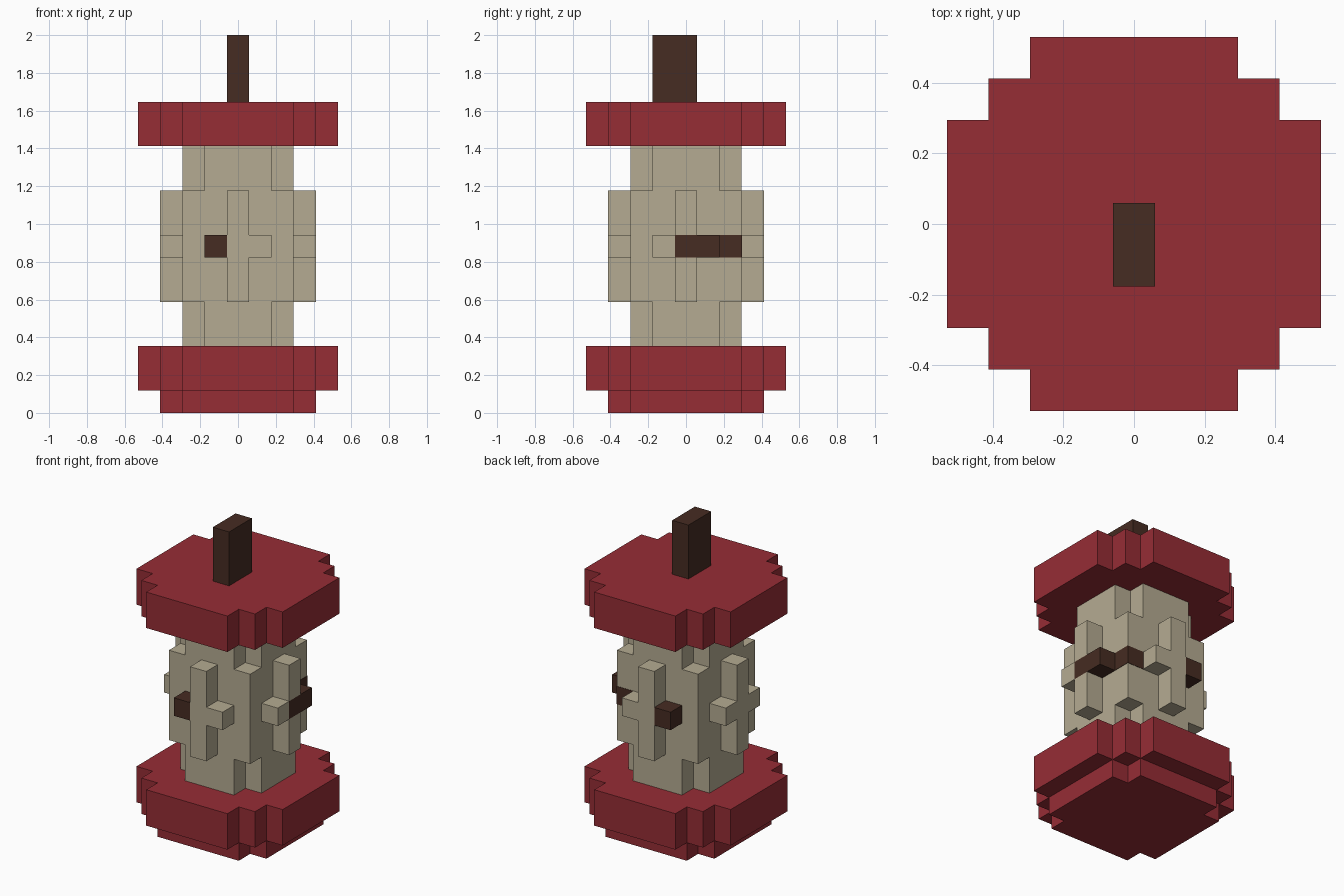
import bpy
import bmesh
from math import pi
from mathutils import Matrix, Vector

U = 2 / 17  # edge of one block

cube = bpy.data.objects.get("Cube")
if cube:
    bpy.data.objects.remove(cube, do_unlink=True)


def make_material(name, rgb):
    mat = bpy.data.materials.new(name)
    mat.use_nodes = True
    mat.diffuse_color = (*rgb, 1)
    mat.node_tree.nodes["Principled BSDF"].inputs["Base Color"].default_value = (*rgb, 1)
    return mat


RED = make_material("red_skin", (0.305, 0.026, 0.036))
FLESH = make_material("pale_flesh", (0.462, 0.407, 0.287))
BROWN = make_material("dark_brown", (0.061, 0.025, 0.016))


def finish(name, bm, mat):
    bmesh.ops.scale(bm, vec=(U, U, U), verts=bm.verts)
    bmesh.ops.recalc_face_normals(bm, faces=bm.faces)
    mesh = bpy.data.meshes.new(name)
    bm.to_mesh(mesh)
    bm.free()
    mesh.materials.append(mat)
    obj = bpy.data.objects.new(name, mesh)
    bpy.context.collection.objects.link(obj)
    return obj


def stepped_slab(name, corner, z0, z1, mat):
    """Extrude an outline whose one stepped corner is repeated four times."""
    bm = bmesh.new()
    verts = []
    for quarter in range(4):
        turn = Matrix.Rotation(quarter * pi / 2, 3, 'Z')
        verts += [bm.verts.new(turn @ Vector((x, y, z0))) for x, y in corner]
    base = bm.faces.new(verts)
    top = bmesh.ops.extrude_face_region(bm, geom=[base], use_keep_orig=True)
    moved = [v for v in top["geom"] if isinstance(v, bmesh.types.BMVert)]
    bmesh.ops.translate(bm, vec=(0, 0, z1 - z0), verts=moved)
    return finish(name, bm, mat)


def block(name, low, high, mat, quarter=0):
    """Box between two corners in block units, turned about z."""
    bm = bmesh.new()
    bmesh.ops.create_cube(bm, size=1)
    low, high = Vector(low), Vector(high)
    bmesh.ops.scale(bm, vec=high - low, verts=bm.verts)
    bmesh.ops.translate(bm, vec=(low + high) / 2, verts=bm.verts)
    bmesh.ops.rotate(bm, matrix=Matrix.Rotation(quarter * pi / 2, 3, 'Z'), verts=bm.verts)
    return finish(name, bm, mat)


# Red ends
wide = [(4.5, 2.5), (3.5, 2.5), (3.5, 3.5), (2.5, 3.5), (2.5, 4.5)]
foot = [(3.5, 2.5), (2.5, 2.5), (2.5, 3.5)]
stepped_slab("bottom_foot", foot, 0, 1, RED)
stepped_slab("bottom_end", wide, 1, 3, RED)
stepped_slab("top_end", wide, 12, 14, RED)

# Pale core with notched necks
neck = [(2.5, 1.5), (1.5, 1.5), (1.5, 2.5)]
stepped_slab("lower_neck", neck, 3, 5, FLESH)
stepped_slab("core_middle", [(2.5, 2.5)], 5, 10, FLESH)
stepped_slab("upper_neck", neck, 10, 12, FLESH)

# Ribs and arms on each side; side 1 has a seed through its rib
sides = ["front", "left", "back", "right"]
for q, side in enumerate(sides):
    spans = [(5, 7), (8, 10)] if side == "left" else [(5, 10)]
    for z0, z1 in spans:
        block(side + "_rib", (-.5, -3.5, z0), (.5, -2.5, z1), FLESH, q)
    arm_starts = {"front": [.5], "left": [-1.5], "back": [-1.5], "right": [-1.5, .5]}[side]
    for x in arm_starts:
        block(side + "_arm", (x, -3.5, 7), (x + 1, -2.5, 8), FLESH, q)

# Seeds
block("front_seed", (-1.5, -3.5, 7), (-.5, -2.5, 8), BROWN)
block("left_seed", (-.5, -3.5, 7), (1.5, -2.5, 8), BROWN, 1)
block("back_seed", (.5, -3.5, 7), (1.5, -2.5, 8), BROWN, 2)
block("corner_seed", (1.5, 1.5, 7), (2.52, 2.52, 8), BROWN)

# Stem
block("stem", (-.5, -1.5, 14), (.5, .5, 17), BROWN)
